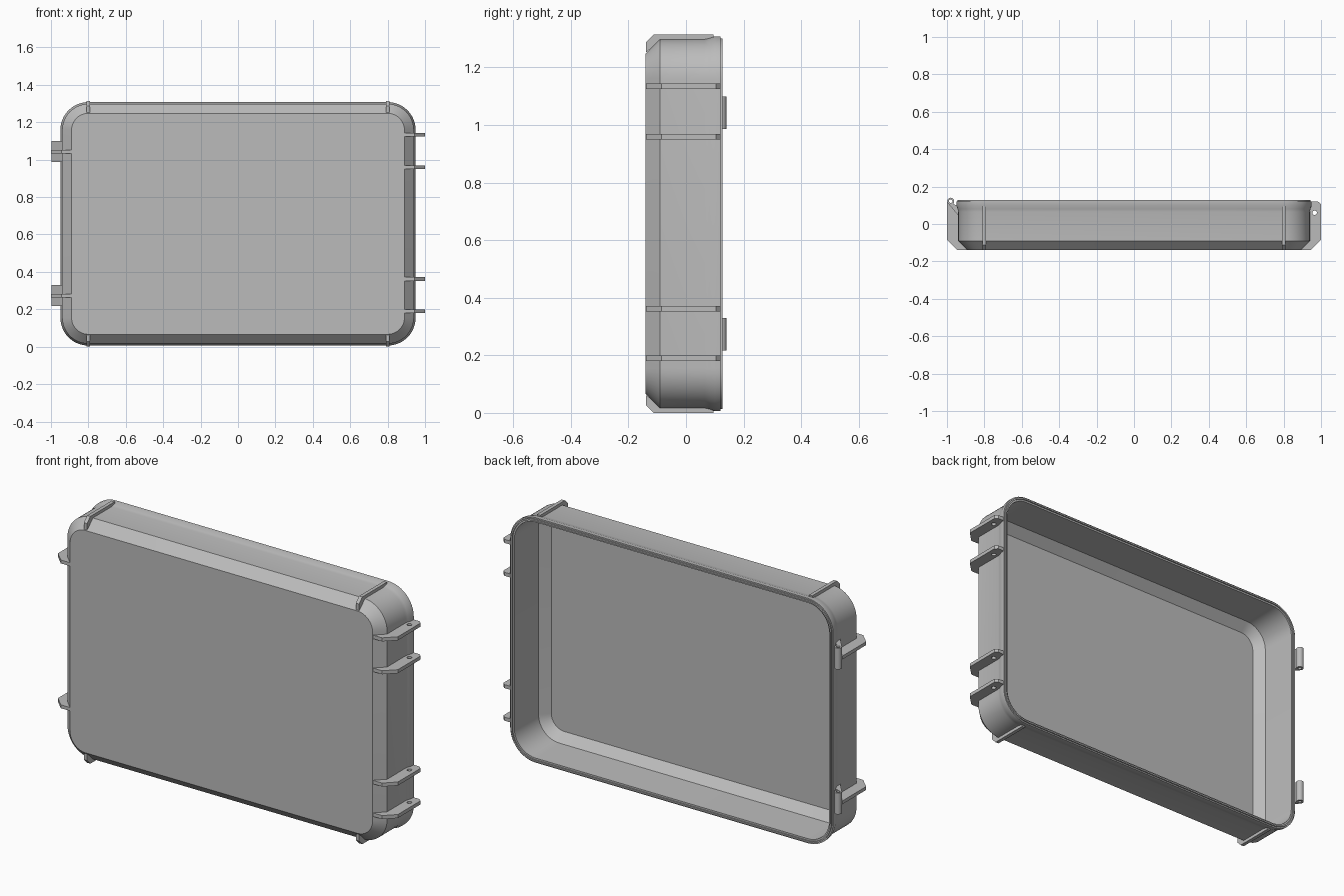
import bpy
import bmesh
from math import cos, sin, pi
from mathutils import Matrix, Vector

default = bpy.data.objects.get("Cube")
if default:
    bpy.data.objects.remove(default)

MID = 0.657          # height of the case centre
HALF_W, HALF_H, RADIUS = 0.95, 0.651, 0.15

grey = bpy.data.materials.new("grey plastic")
grey.use_nodes = True
grey.diffuse_color = (0.5, 0.5, 0.5, 1)
grey.node_tree.nodes["Principled BSDF"].inputs["Base Color"].default_value = (0.5, 0.5, 0.5, 1)


def add_object(name, mesh):
    mesh.materials.clear()
    mesh.materials.append(grey)
    obj = bpy.data.objects.new(name, mesh)
    bpy.context.collection.objects.link(obj)
    bpy.ops.object.select_all(action='DESELECT')
    obj.select_set(True)
    bpy.context.view_layer.objects.active = obj
    bpy.ops.object.shade_smooth_by_angle(angle=pi / 6)
    return obj


def rounded_loop(bm, inset, y, steps=12):
    """Rounded rectangle, inset from the rim, at depth y."""
    r = RADIUS - inset
    cx, cz = HALF_W - RADIUS, HALF_H - RADIUS
    loop = []
    for corner, (sx, sz) in enumerate([(1, 1), (-1, 1), (-1, -1), (1, -1)]):
        for i in range(steps + 1):
            a = (corner + i / steps) * pi / 2
            loop.append(bm.verts.new((sx * cx + r * cos(a), y, MID + sz * cz + r * sin(a))))
    return loop


def circle(cx, cy, r, n=24, start=0.0, sweep=2 * pi):
    return [(cx + r * cos(start + sweep * i / n), cy + r * sin(start + sweep * i / n)) for i in range(n)]


def plate(name, outlines, thickness, matrix):
    """Flat extruded plate; later outlines are holes."""
    curve = bpy.data.curves.new(name, 'CURVE')
    curve.dimensions = '2D'
    curve.fill_mode = 'BOTH'
    curve.extrude = thickness / 2
    for points in outlines:
        spline = curve.splines.new('POLY')
        spline.points.add(len(points) - 1)
        for p, (u, v) in zip(spline.points, points):
            p.co = (u, v, 0, 1)
        spline.use_cyclic_u = True
    helper = bpy.data.objects.new(name + " helper", curve)
    bpy.context.collection.objects.link(helper)
    bpy.context.view_layer.update()
    depsgraph = bpy.context.evaluated_depsgraph_get()
    mesh = bpy.data.meshes.new_from_object(helper.evaluated_get(depsgraph))
    bpy.data.objects.remove(helper)
    bm = bmesh.new()
    bm.from_mesh(mesh)
    bmesh.ops.remove_doubles(bm, verts=bm.verts, dist=0.0001)
    bm.transform(matrix)
    bmesh.ops.recalc_face_normals(bm, faces=bm.faces)
    bm.to_mesh(mesh)
    bm.free()
    return add_object(name, mesh)


# Case shell: outer chamfer, wall, flared rim, sealing lip, inner wall, floor
profile = [(0.06, -0.14), (0.01, -0.09), (0.01, 0.065), (0.007, 0.08), (0.0, 0.1),
           (0.0, 0.12), (0.007, 0.12), (0.007, 0.127), (0.015, 0.127), (0.015, 0.12),
           (0.024, 0.12), (0.03, -0.075), (0.074, -0.12)]
bm = bmesh.new()
loops = [rounded_loop(bm, d, y) for d, y in profile]
for a, b in zip(loops, loops[1:]):
    for i in range(len(a)):
        j = (i + 1) % len(a)
        bm.faces.new((a[i], a[j], b[j], b[i]))
bm.faces.new(loops[0])
bm.faces.new(loops[-1])
bmesh.ops.recalc_face_normals(bm, faces=bm.faces)
shell = bpy.data.meshes.new("case_shell")
bm.to_mesh(shell)
bm.free()
add_object("case_shell", shell)

# Latch lugs with pin holes on the left side
lug = [(0.885, -0.139), (0.945, -0.139), (1.0, -0.085), (1.0, 0.105),
       (0.985, 0.119), (0.945, 0.119), (0.932, 0.07), (0.932, -0.09)]
for i, dz in enumerate([0.477, 0.302, -0.295, -0.468]):
    plate(f"latch_lug_{i + 1}", [lug, circle(0.966, 0.06, 0.012)], 0.019,
          Matrix.Translation((0, 0, MID + dz)))

# Hinge fins and drilled hinge barrels on the right side
fin = [(-0.885, -0.139), (-0.945, -0.139), (-1.0, -0.085), (-1.0, 0.115),
       (-0.985, 0.11), (-0.935, 0.06), (-0.932, -0.09)]
centre = (-0.98, 0.122)
barrel = circle(*centre, 0.0185, start=-pi / 4, sweep=5 * pi / 4) + [(-0.998, 0.115), (-0.935, 0.04), (-0.935, 0.09)]
for i, z in enumerate([1.043, 0.273]):
    place = Matrix.Translation((0, 0, z))
    plate(f"hinge_fin_{i + 1}", [fin], 0.018, place)
    plate(f"hinge_barrel_{i + 1}", [barrel, circle(*centre, 0.0095)], 0.113, place)

# Standing ribs across the top and bottom walls
to_yz = Matrix(((0, 0, 1, 0), (1, 0, 0, 0), (0, 1, 0, 0), (0, 0, 0, 1)))
rib = [(-0.139, 0.595), (-0.139, 0.63), (-0.112, 0.657), (0.095, 0.657), (0.095, 0.635), (-0.09, 0.635)]
for end, sign in (("top", 1), ("bottom", -1)):
    for side, x in (("left", 0.8), ("right", -0.8)):
        outline = [(y, sign * z) for y, z in rib]
        plate(f"{end}_rib_{side}", [outline], 0.019, Matrix.Translation(Vector((x, 0, MID))) @ to_yz)
